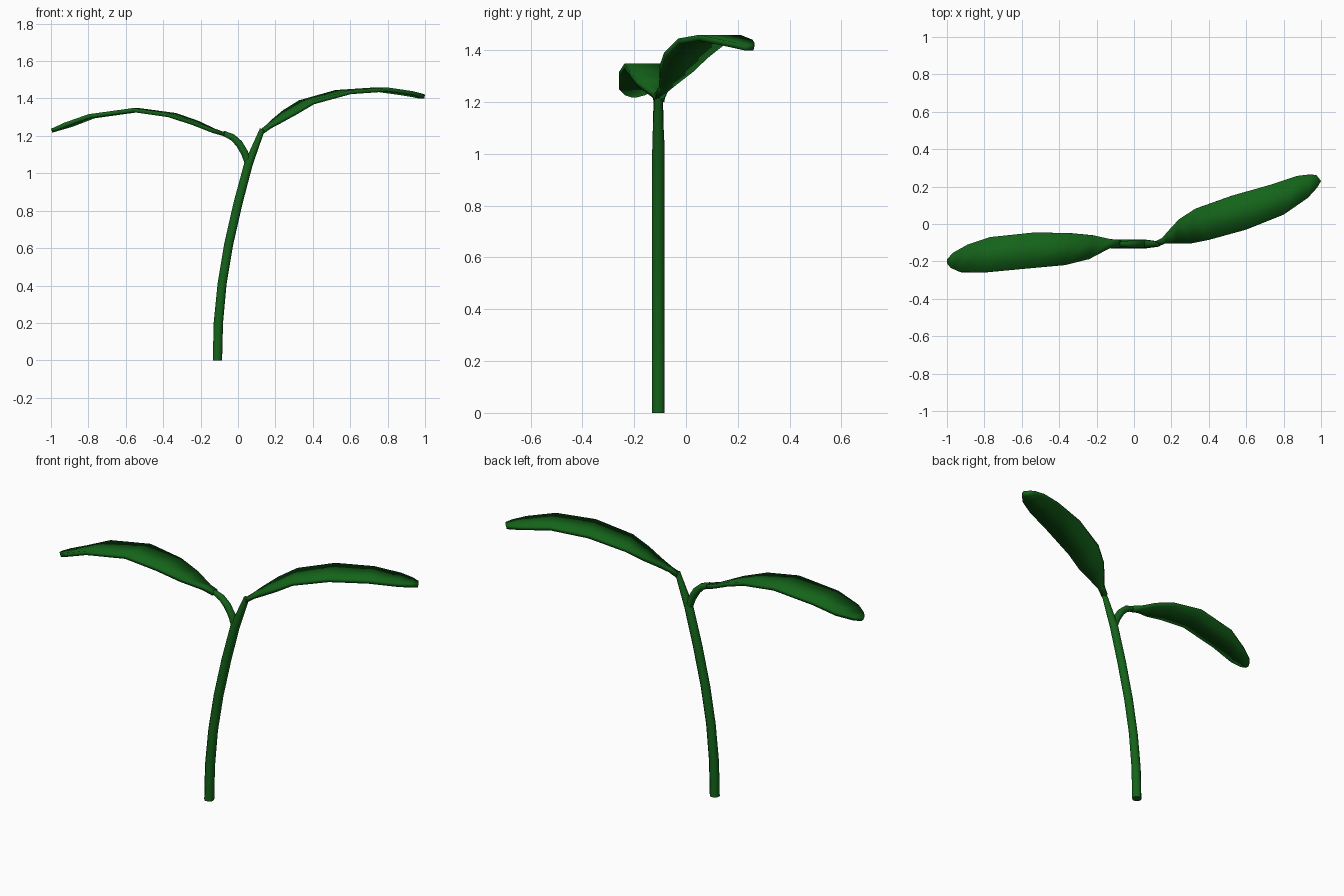
import bpy
import math
from mathutils import Vector

if "Cube" in bpy.data.objects:
    bpy.data.objects.remove(bpy.data.objects["Cube"])

green = bpy.data.materials.new("plant_green")
green.diffuse_color = (0.007, 0.125, 0.01, 1)
green.use_nodes = True
green.node_tree.nodes["Principled BSDF"].inputs["Base Color"].default_value = green.diffuse_color


def make_object(name, verts, faces):
    mesh = bpy.data.meshes.new(name)
    mesh.from_pydata(verts, [], faces)
    mesh.materials.append(green)
    obj = bpy.data.objects.new(name, mesh)
    bpy.context.collection.objects.link(obj)
    bpy.ops.object.select_all(action='DESELECT')
    obj.select_set(True)
    bpy.context.view_layer.objects.active = obj
    bpy.ops.object.shade_smooth_by_angle(angle=math.radians(50))
    return obj


def tube(name, path, y=-0.107, sides=8):
    """Tapered tube along (x, z, radius) points in an upright plane."""
    pts = [Vector((x, y, z)) for x, z, r in path]
    verts, faces = [], []
    for i, p in enumerate(pts):
        t = (pts[min(i + 1, len(pts) - 1)] - pts[max(i - 1, 0)]).normalized()
        if i == 0 and p.z < 0.001:
            t = Vector((0, 0, 1))
        u = Vector((t.z, 0, -t.x))
        for k in range(sides):
            a = 2 * math.pi * (k + 0.5) / sides
            verts.append(p + path[i][2] * (u * math.cos(a) + Vector((0, math.sin(a), 0))))
    for i in range(len(pts) - 1):
        for k in range(sides):
            n = (k + 1) % sides
            faces.append((i * sides + k, i * sides + n, (i + 1) * sides + n, (i + 1) * sides + k))
    faces.append(tuple(reversed(range(sides))))
    faces.append(tuple(range((len(pts) - 1) * sides, len(pts) * sides)))
    return make_object(name, verts, faces)


def leaf(name, rows, flip=False):
    """Arched blade from rows of front edge x, y, back edge x, y and height."""
    verts, faces = [], []
    for fx, fy, bx, by, z in rows:
        verts += [(fx, fy, z), (bx, by, z)]
    for i in range(0, 2 * len(rows) - 2, 2):
        f = (i, i + 2, i + 3, i + 1)
        faces.append(f[::-1] if flip else f)
    obj = make_object(name, verts, faces)
    solid = obj.modifiers.new("thickness", 'SOLIDIFY')
    solid.thickness = 0.022
    solid.offset = -1
    return obj


# Main stem and side branch
tube("stem", [(-0.11, 0, 0.027), (-0.105, 0.2, 0.027), (-0.085, 0.41, 0.026),
              (-0.05, 0.62, 0.026), (0.0, 0.84, 0.026), (0.056, 1.05, 0.025),
              (0.13, 1.235, 0.015)])
tube("branch", [(0.06, 1.04, 0.02), (0.035, 1.11, 0.021), (0.005, 1.16, 0.021),
                (-0.03, 1.193, 0.019), (-0.08, 1.215, 0.015)])

# Two arched leaves
leaf("right_leaf", [
    (0.125, -0.122, 0.115, -0.092, 1.23), (0.165, -0.105, 0.15, -0.075, 1.258),
    (0.22, -0.103, 0.18, -0.04, 1.287), (0.31, -0.103, 0.24, 0.025, 1.337),
    (0.40, -0.085, 0.325, 0.08, 1.39), (0.60, -0.03, 0.52, 0.15, 1.445),
    (0.80, 0.05, 0.73, 0.21, 1.459), (0.93, 0.14, 0.87, 0.257, 1.44),
    (0.98, 0.195, 0.94, 0.265, 1.428), (1.0, 0.23, 0.975, 0.262, 1.42)])
leaf("left_leaf", [
    (-0.07, -0.125, -0.07, -0.085, 1.22), (-0.13, -0.13, -0.12, -0.082, 1.237),
    (-0.24, -0.188, -0.21, -0.062, 1.28), (-0.37, -0.22, -0.33, -0.05, 1.322),
    (-0.56, -0.237, -0.53, -0.045, 1.349), (-0.80, -0.258, -0.77, -0.07, 1.316),
    (-0.93, -0.257, -0.89, -0.11, 1.27), (-0.98, -0.235, -0.97, -0.155, 1.247),
    (-1.0, -0.21, -1.0, -0.19, 1.238)], flip=True)
